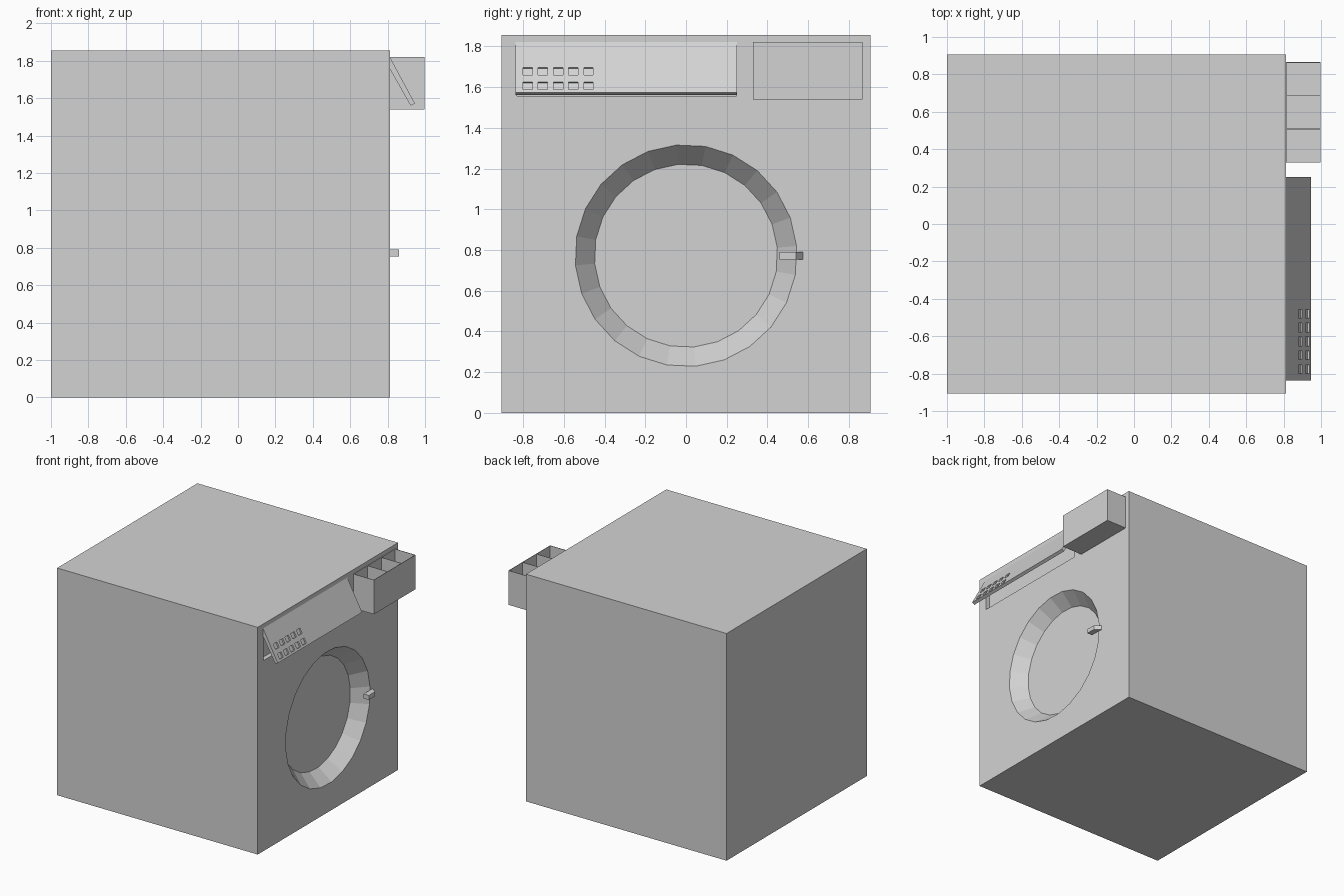
import bpy, bmesh, math
from mathutils import Matrix, Vector

if "Cube" in bpy.data.objects:
    bpy.data.objects.remove(bpy.data.objects["Cube"])

grey = bpy.data.materials.new("light_grey")
grey.use_nodes = True
grey.diffuse_color = (0.65, 0.65, 0.65, 1)
grey.node_tree.nodes["Principled BSDF"].inputs["Base Color"].default_value = grey.diffuse_color

FRONT = 0.812   # x of the face that carries the door


def finish(name, bm):
    mesh = bpy.data.meshes.new(name)
    bm.to_mesh(mesh)
    bm.free()
    mesh.materials.append(grey)
    obj = bpy.data.objects.new(name, mesh)
    bpy.context.collection.objects.link(obj)
    return obj


def add_box(bm, lo, hi):
    lo, hi = Vector(lo), Vector(hi)
    m = Matrix.Translation((lo + hi) / 2) @ Matrix.Diagonal((*(hi - lo), 1))
    return bmesh.ops.create_cube(bm, size=1, matrix=m)["verts"]


def prism(name, points, offset):
    """Extrude a closed outline along an offset."""
    bm = bmesh.new()
    face = bm.faces.new([bm.verts.new(p) for p in points])
    ext = bmesh.ops.extrude_face_region(bm, geom=[face], use_keep_orig=True)
    bmesh.ops.translate(bm, vec=offset,
                        verts=[g for g in ext["geom"] if isinstance(g, bmesh.types.BMVert)])
    bmesh.ops.recalc_face_normals(bm, faces=bm.faces)
    return finish(name, bm)


def cut(obj, cutters):
    """Subtract the cutters, bake the result and drop the cutters."""
    for c in cutters:
        c.hide_render = True
        mod = obj.modifiers.new("cut", 'BOOLEAN')
        mod.operation, mod.solver, mod.object = 'DIFFERENCE', 'EXACT', c
    deps = bpy.context.evaluated_depsgraph_get()
    mesh = bpy.data.meshes.new_from_object(obj.evaluated_get(deps))
    obj.modifiers.clear()
    obj.data = mesh
    for c in cutters:
        bpy.data.objects.remove(c)


# Cabinet
bm = bmesh.new()
add_box(bm, (-1, -0.905, 0), (FRONT, 0.905, 1.855))
cabinet = finish("cabinet", bm)

# Funnel-shaped door recess
depth, r_in, r_out = 0.112, 0.45, 0.545
bm = bmesh.new()
bmesh.ops.create_cone(bm, cap_ends=True, segments=24, radius1=r_in,
                      radius2=2 * r_out - r_in, depth=2 * depth,
                      matrix=Matrix.Translation((FRONT, 0, 0.772))
                      @ Matrix.Rotation(math.pi / 2, 4, 'Y')
                      @ Matrix.Rotation(math.radians(-10), 4, 'Z'))
# the recess is widest at the face, so bring the outer ring to the rim slope
door_cutter = finish("door_cutter", bm)

# Shallow pocket behind the control panel
bm = bmesh.new()
add_box(bm, (FRONT - 0.037, -0.83, 1.555), (FRONT + 0.1, 0.248, 1.812))
pocket_cutter = finish("pocket_cutter", bm)
cut(cabinet, [door_cutter, pocket_cutter])

# Tilted control panel
y0, y1 = -0.837, 0.25
panel = prism("control_panel",
              [(FRONT, y0, 1.82), (0.946, y0, 1.572), (0.923, y0, 1.56), (FRONT, y0, 1.756)],
              (0, y1 - y0, 0))

# Two rows of sunken buttons
tilt = math.atan2(0.134, 0.248)
bm = bmesh.new()
for z in (1.677, 1.607):
    x = FRONT + (1.82 - z) * math.tan(tilt)
    for i in range(5):
        m = Matrix.Translation((x, -0.777 + 0.0745 * i, z)) @ Matrix.Rotation(-tilt, 4, 'Y')
        bmesh.ops.create_cube(bm, size=1, matrix=m @ Matrix.Diagonal((0.024, 0.046, 0.043, 1)))
cut(panel, [finish("button_cutter", bm)])

# Detergent drawer: open thin-walled tray with two dividers
lo, hi, t = Vector((FRONT, 0.328, 1.54)), Vector((0.998, 0.866, 1.82)), 0.004
bm = bmesh.new()
add_box(bm, lo, (hi.x, hi.y, lo.z + t))
for x in (lo.x, hi.x - t):
    add_box(bm, (x, lo.y, lo.z), (x + t, hi.y, hi.z))
for i in range(4):
    y = lo.y + (hi.y - lo.y - t) * i / 3
    add_box(bm, (lo.x, y, lo.z), (hi.x, y + t, hi.z))
finish("detergent_drawer", bm)

# Door latch, sloping back to the cabinet on its outer side
z = 0.754
prism("door_latch",
      [(FRONT, 0.575, z), (0.86, 0.54, z), (0.86, 0.46, z), (FRONT, 0.46, z)],
      (0, 0, 0.036))
